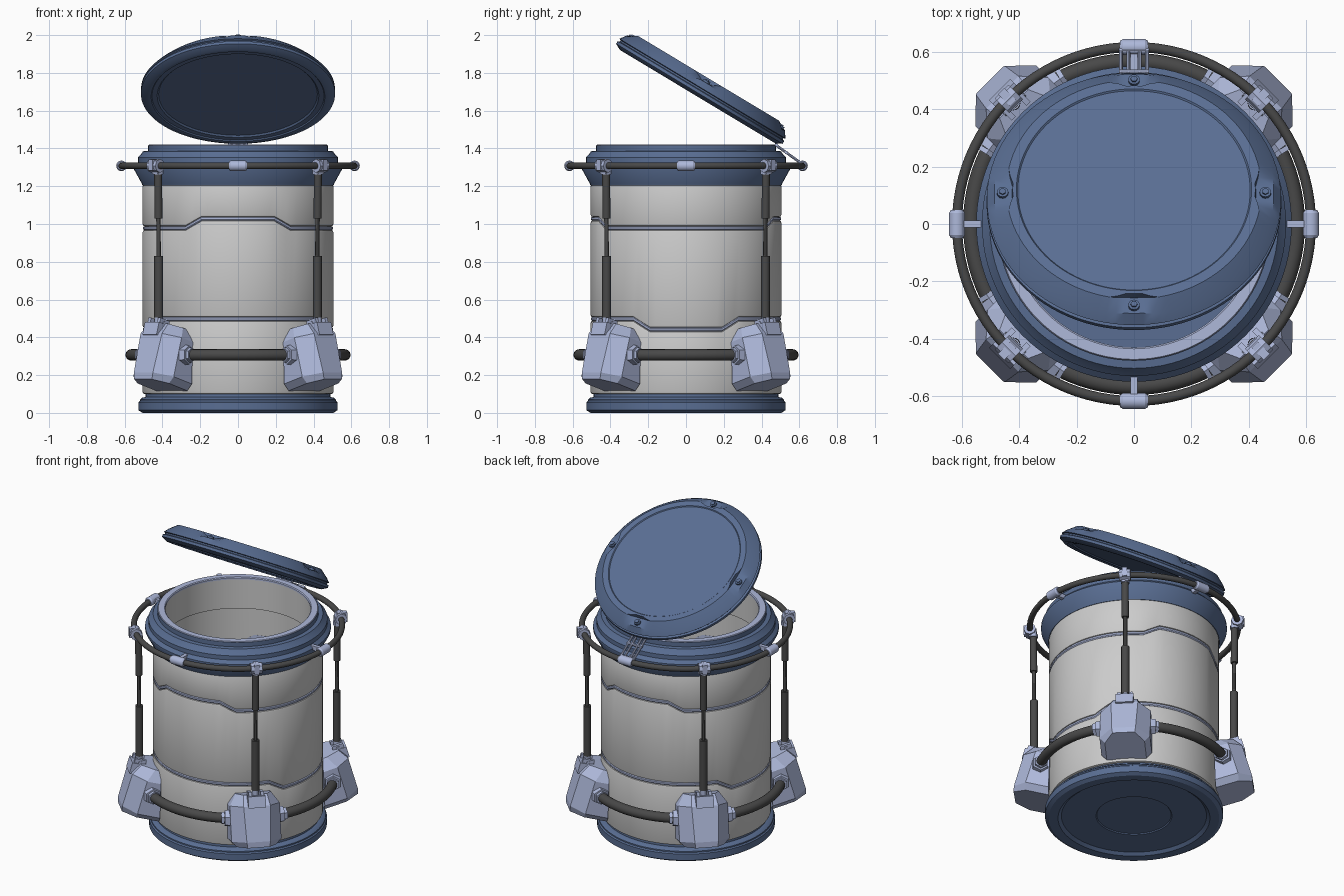
import bpy, bmesh, math
from mathutils import Matrix, Vector

if "Cube" in bpy.data.objects:
    bpy.data.objects.remove(bpy.data.objects["Cube"])

N = 96


def material(name, rgb):
    m = bpy.data.materials.new(name)
    m.diffuse_color = (*rgb, 1)
    m.use_nodes = True
    m.node_tree.nodes["Principled BSDF"].inputs["Base Color"].default_value = m.diffuse_color
    return m


BLUE = material("blue", (0.10, 0.155, 0.29))
PALE = material("pale", (0.42, 0.48, 0.70))
DARK = material("dark", (0.065, 0.065, 0.065))


def finish(bm, name, mat=None, mx=Matrix(), angle=30):
    bmesh.ops.remove_doubles(bm, verts=bm.verts, dist=1e-5)
    bmesh.ops.recalc_face_normals(bm, faces=bm.faces)
    for f in bm.faces:
        f.smooth = True
    for e in bm.edges:
        e.smooth = len(e.link_faces) == 2 and e.calc_face_angle(0) < math.radians(angle)
    me = bpy.data.meshes.new(name)
    bm.to_mesh(me)
    bm.free()
    ob = bpy.data.objects.new(name, me)
    ob.matrix_world = mx
    bpy.context.collection.objects.link(ob)
    if mat:
        me.materials.append(mat)
    return ob


def lathe(name, profile, mat=None, closed=True, mx=Matrix()):
    """Revolve a profile about z; the profile may vary with the angle in degrees."""
    fn = profile if callable(profile) else (lambda a: profile)
    bm = bmesh.new()
    rings = []
    for k in range(N):
        a = 2 * math.pi * k / N
        rings.append([bm.verts.new((r * math.cos(a), r * math.sin(a), z))
                      for r, z in fn(360 * k / N)])
    n = len(rings[0])
    for k in range(N):
        p, q = rings[k], rings[(k + 1) % N]
        for i in range(n if closed else n - 1):
            j = (i + 1) % n
            bm.faces.new((p[i], q[i], q[j], p[j]))
    return finish(bm, name, mat, mx)


def cyl(bm, p, q, r, n=16, r2=None):
    p, q = Vector(p), Vector(q)
    d = q - p
    mx = Matrix.Translation((p + q) / 2) @ d.to_track_quat('Z', 'Y').to_matrix().to_4x4()
    bmesh.ops.create_cone(bm, cap_ends=True, segments=n, radius1=r,
                          radius2=r if r2 is None else r2, depth=d.length, matrix=mx)


def box(bm, c, s, rot=Matrix()):
    bmesh.ops.create_cube(bm, size=1, matrix=Matrix.Translation(c) @ rot @ Matrix.Diagonal((*s, 1)))


def circle(major, z, r, n=16):
    return [(major + r * math.cos(2 * math.pi * i / n), z + r * math.sin(2 * math.pi * i / n))
            for i in range(n)]


def lerp(a, b, t):
    return a + (b - a) * t


def near(a, offset, period, full, edge):
    """1 close to each repeated direction, falling to 0 at the edge angle."""
    d = abs((a - offset + period / 2) % period - period / 2)
    return max(0, min(1, (edge - d) / (edge - full)))


# Base foot
lathe("base", [(0, .022), (.22, .022), (.225, .016), (.43, .016), (.45, 0), (.505, 0), (.527, .014),
               (.527, .055), (.52, .062), (.52, .07), (.508, .08), (.49, .084), (.49, .11),
               (.45, .11), (.45, .06), (0, .06)], BLUE, closed=False)

# Body panels separated by stepped seam bands
seams = {"bottom": lambda a: .09,
         "lower": lambda a: .497 - .055 * near(a, 0, 180, 22.5, 33.75),
         "upper": lambda a: .978 + .05 * near(a, 90, 180, 22.5, 33.75),
         "top": lambda a: 1.22}


def panel(lo, hi):
    def fn(a):
        z0, z1 = seams[lo](a) + .009, seams[hi](a) - .009
        return [(.45, z0), (.493, z0), (.502, z0 + .004), (.505, z0 + .012),
                (.505, z1 - .012), (.502, z1 - .004), (.493, z1), (.45, z1)]
    return fn


def band(key):
    def fn(a):
        z = seams[key](a)
        return [(.449, z - .01), (.498, z - .01), (.503, z - .004), (.503, z + .006),
                (.498, z + .01), (.449, z + .01)]
    return fn


for lo, hi in (("bottom", "lower"), ("lower", "upper"), ("upper", "top")):
    lathe("body_panel_" + hi, panel(lo, hi))
for key in ("lower", "upper"):
    lathe("seam_band_" + key, band(key), PALE)

# Collar, lip and inner liner
lathe("collar", [(.452, 1.205), (.506, 1.205), (.51, 1.215), (.55, 1.288), (.55, 1.305), (.53, 1.325),
                 (.53, 1.352), (.512, 1.372), (.503, 1.385), (.477, 1.387), (.477, 1.416),
                 (.452, 1.416)], BLUE)
lathe("neck_lip", [(.43, 1.405), (.455, 1.405), (.477, 1.414), (.472, 1.42), (.435, 1.42),
                   (.43, 1.415)], PALE)
lathe("neck_liner", [(.432, 1.215), (.452, 1.215), (.452, 1.41), (.432, 1.41)])

# Round rails
lathe("upper_rail", circle(.617, 1.308, .0175), DARK)
lathe("lower_rail", circle(.566, .307, .03), DARK)

# Lid, with four notches in its rim
def lid_profile(a):
    s = near(a, 0, 90, 4, 10)
    return [(0, .014), (.42, .014), (.428, .006), (.455, .006), (.46, 0), (.48, 0), (.514, .018),
            (.514, .034), (.503, .038), (.503, .046), (.513, .05),
            (lerp(.49, .487, s), lerp(.075, .086, s)),
            (lerp(.445, .425, s), lerp(.113, .088, s)), (lerp(.445, .423, s), .113),
            (.41, .113), (.405, .108), (0, .108)]


lid_mx = Matrix.Translation((0, .0615, 1.674)) @ Matrix.Rotation(math.radians(-31), 4, 'X')
lathe("lid", lid_profile, BLUE, closed=False, mx=lid_mx)
for i in range(4):
    bm = bmesh.new()
    cyl(bm, (.458, 0, .08), (.458, 0, .098), .02, 12)
    cyl(bm, (.458, 0, .09), (.458, 0, .104), .012, 6)
    finish(bm, f"lid_bolt_{i}", BLUE, lid_mx @ Matrix.Rotation(math.pi / 2 * i, 4, 'Z'))

# Hinge link from the rear of the rail to the lid
bm = bmesh.new()
for x in (-.046, -.02, .02, .046):
    cyl(bm, (x, .605, 1.325), (x, .47, 1.422), .007, 8)
for y, z in ((.605, 1.325), (.53, 1.379), (.478, 1.418)):
    cyl(bm, (-.053, y, z), (.053, y, z), .009, 8)
finish(bm, "lid_hinge_link", PALE)

# Rail clips at front, back and sides
for i in range(4):
    bm = bmesh.new()
    cyl(bm, (.617, -.038, 1.308), (.617, .038, 1.308), .028)
    for s in (-1, 1):
        cyl(bm, (.617, s * .038, 1.308), (.617, s * .048, 1.308), .028, 16, .022)
    box(bm, (.57, 0, 1.308), (.08, .024, .028))
    finish(bm, f"rail_clip_{i}", PALE, Matrix.Rotation(math.pi / 2 * i, 4, 'Z'))

# Corner thruster-like feet, struts and joints (local x points outward)
tilt = Matrix.Rotation(math.radians(-16), 4, 'Y')
housing_mx = Matrix.Translation((.497, 0, .117)) @ tilt
# height, depth outward, half width of body, half width of outer face
SECTIONS = ((0, .222, .118, .066), (.035, .23, .15, .071), (.25, .23, .15, .08), (.315, .19, .105, .07))
for i in range(4):
    rot = Matrix.Rotation(math.pi / 4 + math.pi / 2 * i, 4, 'Z')
    bm = bmesh.new()
    rings = []
    for w, d, h, o in SECTIONS:
        # inner top leans back to the drum wall
        pts = ((w * .25, -h), (d - .08, -h), (d, -o), (d, o), (d - .08, h), (w * .25, h))
        rings.append([bm.verts.new(housing_mx @ Vector((x, y, w))) for x, y in pts])
    for p, q in zip(rings, rings[1:]):
        for j in range(6):
            k = (j + 1) % 6
            bm.faces.new((p[j], p[k], q[k], q[j]))
    bm.faces.new(rings[0])
    bm.faces.new(rings[-1])
    finish(bm, f"corner_housing_{i}", PALE, rot, 5)

    # Rail sockets on both sides of the housing and the strut foot bracket
    bm = bmesh.new()
    for s in (-1, 1):
        cyl(bm, (.548, s * .12, .307), (.54, s * .175, .307), .056, 6, .05)
        cyl(bm, (.54, s * .175, .307), (.536, s * .192, .307), .04, 6)
    box(bm, (.605, 0, .435), (.10, .105, .07), tilt)
    for s in (-1, 1):
        box(bm, (.598, s * .036, .468), (.07, .02, .055), tilt)
    cyl(bm, (.595, -.05, .472), (.595, .05, .472), .014, 10)
    cyl(bm, (.595, 0, .46), (.595, 0, .515), .022, 12)
    finish(bm, f"corner_bracket_{i}", PALE, rot)

    # Telescopic strut
    bm = bmesh.new()
    cyl(bm, (.594, 0, .505), (.594, 0, .83), .024)
    cyl(bm, (.594, 0, .82), (.596, 0, 1.05), .012, 12)
    cyl(bm, (.596, 0, 1.03), (.598, 0, 1.285), .021)
    finish(bm, f"strut_{i}", DARK, rot)

    # Joint gripping the upper rail
    bm = bmesh.new()
    cyl(bm, (.617, -.034, 1.308), (.617, .034, 1.308), .036, 8)
    box(bm, (.602, 0, 1.29), (.045, .042, .05))
    box(bm, (.625, 0, 1.312), (.06, .03, .06))
    cyl(bm, (.598, 0, 1.262), (.598, 0, 1.285), .026, 12)
    finish(bm, f"strut_joint_{i}", PALE, rot)
